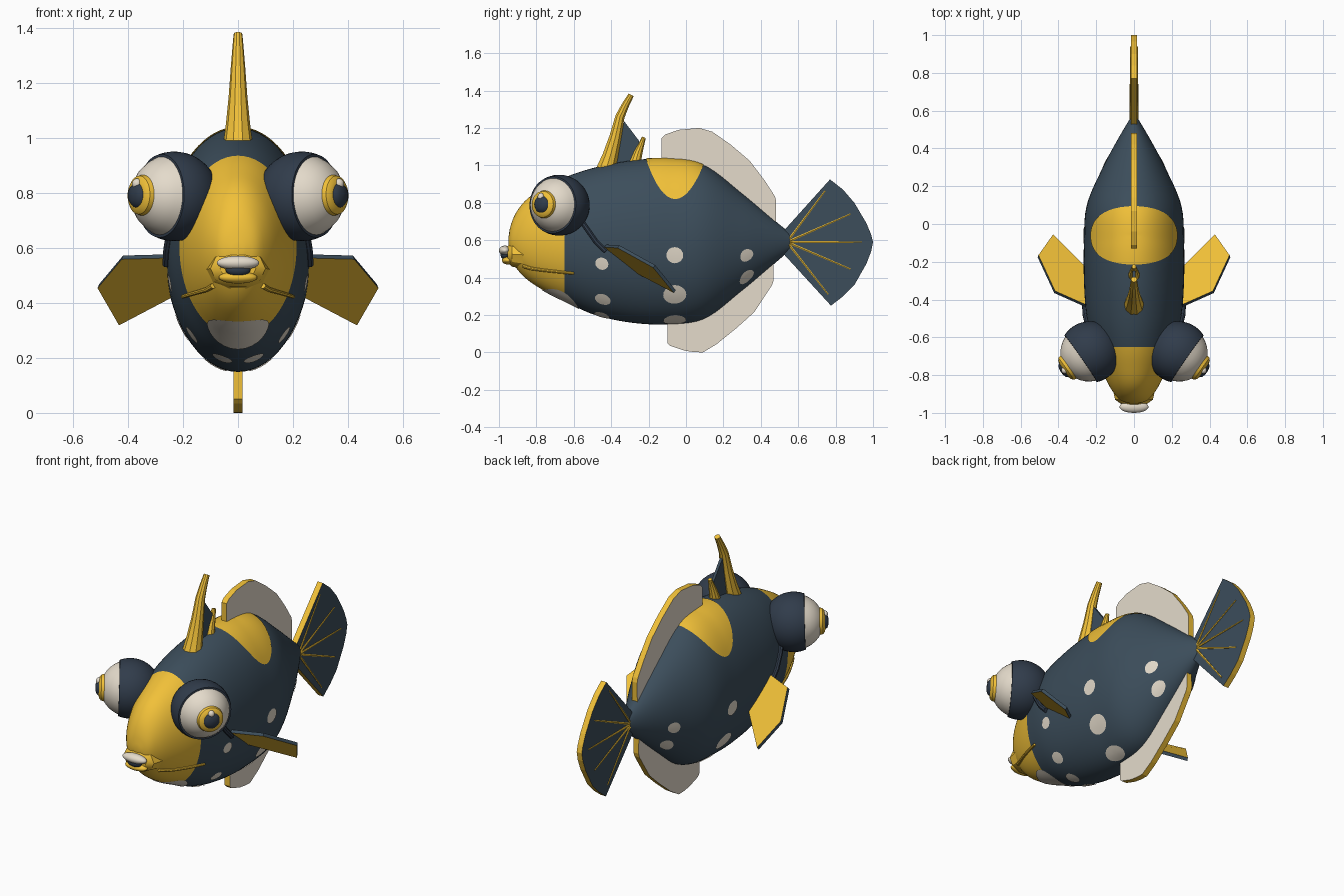
import bpy, bmesh
from math import sin, cos, pi, acos, sqrt
from mathutils import Vector

if "Cube" in bpy.data.objects:
    bpy.data.objects.remove(bpy.data.objects["Cube"])

def mat(name, rgb):
    m = bpy.data.materials.new(name)
    m.diffuse_color = (*rgb, 1)
    m.use_nodes = True
    m.node_tree.nodes["Principled BSDF"].inputs["Base Color"].default_value = m.diffuse_color
    return m

NAVY = mat("navy", (0.045, 0.075, 0.105))
INK = mat("ink", (0.03, 0.045, 0.07))
GOLD = mat("gold", (0.88, 0.53, 0.04))
CREAM = mat("cream", (0.78, 0.71, 0.6))

def add(name, verts, faces, mats, idx=None, smooth=True):
    me = bpy.data.meshes.new(name)
    me.from_pydata([tuple(v) for v in verts], [], faces)
    for m in mats:
        me.materials.append(m)
    if idx:
        me.polygons.foreach_set("material_index", idx)
    bm = bmesh.new()
    bm.from_mesh(me)
    bmesh.ops.recalc_face_normals(bm, faces=bm.faces)
    bm.to_mesh(me)
    bm.free()
    ob = bpy.data.objects.new(name, me)
    bpy.context.collection.objects.link(ob)
    if smooth:
        shade(ob)
    return ob

def shade(ob):
    bpy.ops.object.select_all(action='DESELECT')
    bpy.context.view_layer.objects.active = ob
    ob.select_set(True)
    bpy.ops.object.shade_smooth_by_angle(angle=0.6)

def loft(rings):
    """Faces joining equal rings, with end caps."""
    n, k = len(rings[0]), len(rings)
    faces = [(r*n+i, r*n+(i+1) % n, (r+1)*n+(i+1) % n, (r+1)*n+i)
             for r in range(k-1) for i in range(n)]
    faces += [tuple(range(n)), tuple(range((k-1)*n, k*n))]
    return [v for r in rings for v in r], faces

# Body sections: y, top z, bottom z, half width
KEYS = [(-.95, .61, .575, .02), (-.94, .67, .52, .06), (-.91, .745, .455, .095),
        (-.85, .82, .39, .135), (-.75, .885, .325, .18), (-.65, .935, .275, .213),
        (-.5, .985, .205, .25), (-.3, 1.025, .16, .265), (-.1, 1.035, .15, .265),
        (.1, 1.0, .18, .25), (.3, .85, .33, .165), (.45, .725, .455, .085),
        (.56, .635, .55, .02)]

def slope(i, j):
    a, b = KEYS[max(i-1, 0)], KEYS[min(i+1, len(KEYS)-1)]
    return (b[j]-a[j]) / (b[0]-a[0])

def section(y):
    i = max(k for k in range(len(KEYS)-1) if KEYS[k][0] <= y or k == 0)
    a, b = KEYS[i], KEYS[i+1]
    d = b[0]-a[0]
    t = (y-a[0])/d
    top, bot, w = [(2*t**3-3*t*t+1)*a[j] + (t**3-2*t*t+t)*d*slope(i, j)
                   + (3*t*t-2*t**3)*b[j] + (t**3-t*t)*d*slope(i+1, j) for j in (1, 2, 3)]
    return (top+bot)/2, (top-bot)/2, w

def skin(y, a, off=0.0):
    c, h, w = section(y)
    return Vector(((w+off)*sin(a), y, c+(h+off)*cos(a)))

def angle_at(y, z):
    c, h, w = section(y)
    return acos(max(-1, min(1, (z-c)/h)))

# Body with gold face
N = 64
ys = [-.95+.3*(i/16)**1.8 for i in range(17)] + [-.65+1.21*i/36 for i in range(1, 37)]
v, f = loft([[skin(y, 2*pi*i/N) for i in range(N)] for y in ys])
idx = [1 if k < 16*N else 0 for k in range(len(ys)*N-N)] + [1, 0]
add("body", v, f, [NAVY, GOLD], idx)

# Markings lying on the skin
def patch(name, y, a, ry, rs, m, side=1, rings=6, n=32):
    c, h, w = section(y)
    ra = rs / sqrt((w*cos(a))**2 + (h*sin(a))**2)
    verts = [skin(y, side*a, .004)]
    for r in range(1, rings+1):
        for i in range(n):
            t, k = 2*pi*i/n, r/rings
            verts.append(skin(y+ry*k*cos(t), side*(a+ra*k*sin(t)), .004))
    faces = [(0, 1+i, 1+(i+1) % n) for i in range(n)]
    faces += [(1+r*n+i, 1+(r+1)*n+i, 1+(r+1)*n+(i+1) % n, 1+r*n+(i+1) % n)
              for r in range(rings-1) for i in range(n)]
    add(name, verts, faces, [m])

patch("saddle_patch", -.06, 0, .155, .273, GOLD, rings=10, n=48)
patch("chin_patch", -.67, pi, .1, .115, CREAM)
SPOTS = [(-.45, .475, .035, .033), (-.06, .52, .045, .043), (.325, .52, .035, .033),
         (-.445, .285, .042, .035), (-.06, .31, .062, .055), (.325, .405, .038, .038),
         (-.06, .173, .062, .05), (-.45, .2, .042, .038)]
for s in (1, -1):
    for y, z, ry, rs in SPOTS:
        patch("spot", y, angle_at(y, z), ry, rs, CREAM, s, 3, 20)

# Tubes, with a radius per point
def tube(name, pts, radii, m, res=3):
    cu = bpy.data.curves.new(name, 'CURVE')
    cu.dimensions, cu.bevel_depth, cu.bevel_resolution = '3D', 1.0, res
    cu.use_fill_caps = True
    sp = cu.splines.new('POLY')
    sp.points.add(len(pts)-1)
    for p, q, r in zip(sp.points, pts, radii):
        p.co, p.radius = (*q, 1), r
    cu.materials.append(m)
    ob = bpy.data.objects.new(name, cu)
    bpy.context.collection.objects.link(ob)
    bpy.ops.object.select_all(action='DESELECT')
    bpy.context.view_layer.objects.active = ob
    ob.select_set(True)
    bpy.ops.object.convert(target='MESH')
    shade(bpy.context.object)

# Flat fins with coloured rims
def fin(name, pts, thick, face, rim):
    ob = add(name, pts, [tuple(range(len(pts)))], [face, rim], smooth=False)
    mod = ob.modifiers.new("thickness", 'SOLIDIFY')
    mod.thickness, mod.offset, mod.material_offset_rim = thick, 0, 1

def upright(pts):
    return [(0, y, z) for y, z in pts]

fin("dorsal_fin", upright([(-.13, .95), (-.13, 1.145), (-.11, 1.165), (-.04, 1.19), (.07, 1.2),
    (.14, 1.18), (.24, 1.11), (.34, 1.025), (.42, .92), (.475, .835), (.482, .81), (.48, .64),
    (.3, .78), (.1, .93)]), .034, CREAM, GOLD)
fin("anal_fin", upright([(-.1, .22), (-.1, .05), (-.085, .035), (-.01, .01), (.04, .002), (.09, 0),
    (.165, .045), (.27, .13), (.365, .215), (.46, .36), (.468, .385), (.465, .56),
    (.3, .41), (.1, .25)]), .034, CREAM, GOLD)
fin("tail_fin", upright([(.5, .625), (.77, .925), (.84, .87), (.9, .8), (.965, .69), (.99, .63),
    (1, .59), (.99, .54), (.965, .475), (.9, .36), (.84, .3), (.775, .25), (.5, .55)]),
    .034, NAVY, GOLD)
for s in (1, -1):
    for y, z in [(.745, .865), (.88, .74), (.94, .59), (.88, .445), (.76, .31)]:
        tube("tail_ray", [(s*.017, .54, .59), (s*.017, y, z)], [.007, .004], GOLD, 1)

# Crest: horn, spine and web between them
tube("crest_horn", [(0, -.43, .97), (0, -.405, 1.05), (0, -.378, 1.15), (0, -.353, 1.26),
     (0, -.325, 1.32), (0, -.293, 1.377)], [.055, .044, .034, .026, .021, .016], GOLD)
tube("crest_spine", [(0, -.275, 1.0), (0, -.255, 1.07), (0, -.225, 1.15)], [.034, .024, .011], GOLD)
fin("crest_web", upright([(-.38, .99), (-.36, 1.15), (-.33, 1.235), (-.25, 1.13), (-.26, 1.0)]),
    .016, NAVY, NAVY)

# Eyes: stepped turned profile (t along axis, radius, material)
R = .163
PROFILE = [(R*cos(a), R*sin(a), 0) for a in [pi-.02-i*(pi-.02-1.19)/14 for i in range(15)]]
PROFILE += [(.061, .142, 1), (.085, .13, 1), (.11, .112, 1), (.13, .09, 1), (.14, .074, 2),
            (.156, .07, 2), (.166, .058, 2), (.169, .045, 0), (.18, .036, 0), (.186, .02, 0),
            (.188, .002, 0)]
for s in (1, -1):
    ax = Vector((s*.82, -.57, .03)).normalized()
    u = ax.cross(Vector((0, 0, 1))).normalized()
    w = u.cross(ax)
    C = Vector((s*.232, -.678, .787))
    n = 40
    rings = [[C+ax*t+(u*cos(2*pi*i/n)+w*sin(2*pi*i/n))*r for i in range(n)] for t, r, m in PROFILE]
    v, f = loft(rings)
    idx = [PROFILE[k][2] for k in range(len(PROFILE)-1) for i in range(n)] + [0, 0]
    add("eye", v, f, [INK, CREAM, GOLD], idx)

# Ellipsoids
def ball(name, loc, scale, m):
    bpy.ops.mesh.primitive_uv_sphere_add(segments=24, ring_count=14, radius=1, location=loc)
    ob = bpy.context.object
    ob.name, ob.scale = name, scale
    ob.data.materials.append(m)
    bpy.ops.object.shade_smooth()

for s in (1, -1):
    ball("eye_glint", (s*.367, -.775, .832), (.018, .018, .02), CREAM)

# Snout and lips
def oval(y, rx, rz, z):
    return [(rx*cos(2*pi*i/10), y, z+rz*sin(2*pi*i/10)) for i in range(10)]

v, f = loft([oval(-.84, .12, .085, .52), oval(-.93, .1, .07, .525), oval(-.955, .065, .045, .525)])
add("snout", v, f, [GOLD])
ball("upper_lip", (0, -.968, .545), (.077, .032, .026), CREAM)
ball("mouth", (0, -.967, .52), (.045, .024, .024), INK)
ball("lower_lip", (0, -.952, .492), (.07, .032, .022), GOLD)

for s in (1, -1):
    # Whiskers and cheek struts follow the skin
    path = [(-.87, .465), (-.83, .452), (-.77, .443), (-.7, .435), (-.6, .425)]
    tube("whisker", [skin(y, s*angle_at(y, z), .005) for y, z in path],
         [.01, .009, .008, .008, .007], GOLD, 2)
    path = [(-.58, .73), (-.53, .66), (-.48, .59), (-.43, .54)]
    tube("cheek_strut", [skin(y, s*angle_at(y, z), .006) for y, z in path], [.014]*4, INK, 2)
    # Pectoral fins
    fin("pectoral_fin", [(s*x, y, z) for x, y, z in [(.24, -.44, .57), (.42, -.36, .565),
        (.508, -.17, .46), (.43, -.06, .325), (.24, -.25, .425)]], .018, GOLD, NAVY)
